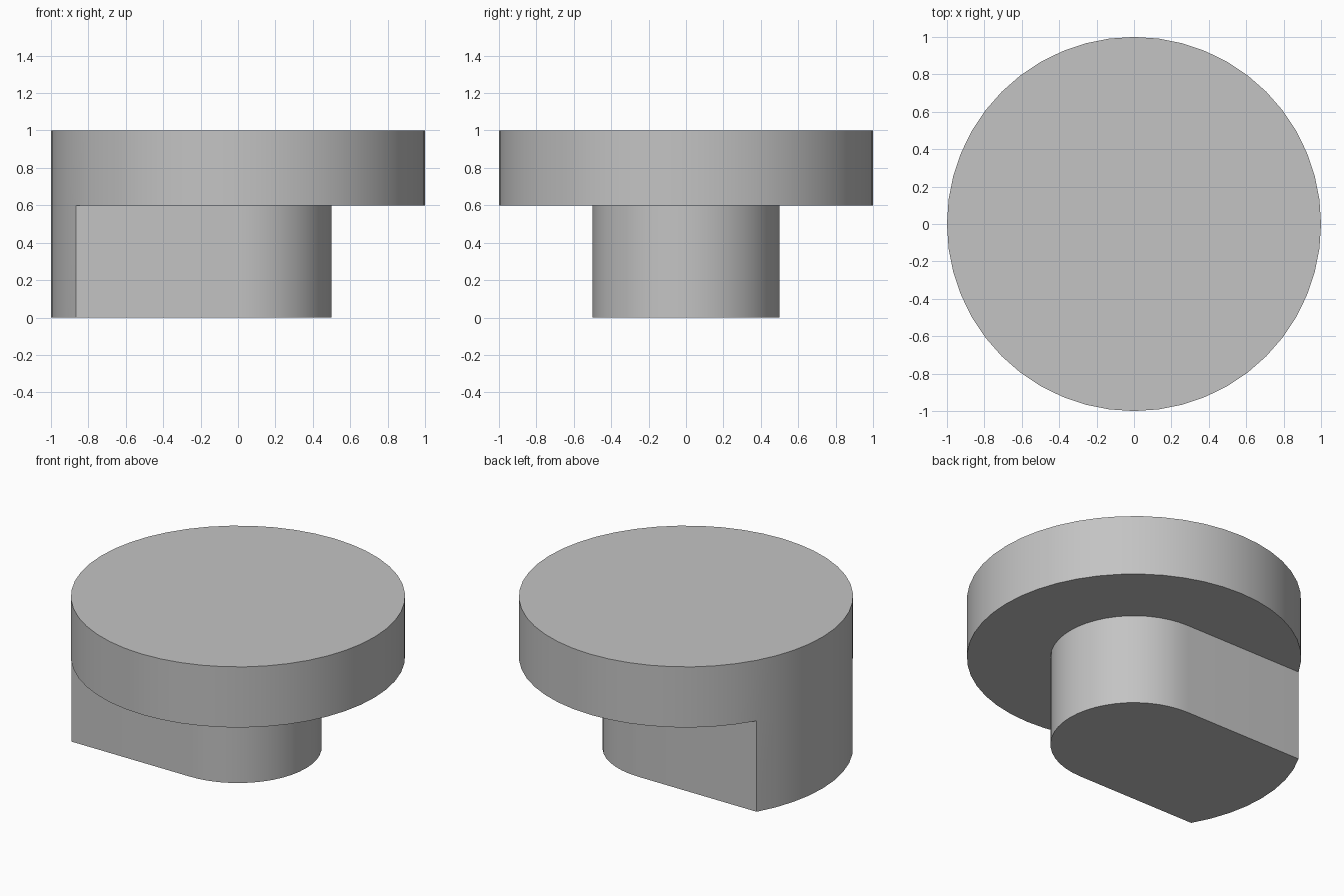
import bpy
import bmesh
from math import cos, sin, radians

cube = bpy.data.objects.get("Cube")
if cube:
    bpy.data.objects.remove(cube, do_unlink=True)

RIM, STEM = 1.0, 0.5
FLOOR, LEDGE, TOP = 0.0, 0.6, 1.0
STEP = 7.5


def arc(radius, start, end):
    count = round((end - start) / STEP)
    angles = [radians(start + i * STEP) for i in range(count + 1)]
    return [(radius * cos(a), radius * sin(a)) for a in angles]


bm = bmesh.new()


def cap(path, z):
    bm.faces.new([bm.verts.new((x, y, z)) for x, y in path])


def wall(path, low, high):
    for (ax, ay), (bx, by) in zip(path, path[1:]):
        corners = [(ax, ay, low), (bx, by, low), (bx, by, high), (ax, ay, high)]
        bm.faces.new([bm.verts.new(c) for c in corners])


# Outlines: the shared rim arc, the free rim arc and the U-shaped stem side
shared_rim = arc(RIM, 150, 210)
free_rim = arc(RIM, 210, 510)
stem_side = [shared_rim[-1]] + arc(STEM, -90, 90) + [shared_rim[0]]

# Round head
cap(shared_rim[:-1] + free_rim[:-1], TOP)
wall(free_rim, LEDGE, TOP)
wall(shared_rim, LEDGE, TOP)
cap(free_rim + stem_side[-2:0:-1], LEDGE)

# Stem running out flush with the head's rim
wall(shared_rim, FLOOR, LEDGE)
wall(stem_side, FLOOR, LEDGE)
cap(shared_rim[:-1] + stem_side[:-1], FLOOR)

# Weld into one closed solid
bmesh.ops.remove_doubles(bm, verts=bm.verts[:], dist=0.0001)
bmesh.ops.recalc_face_normals(bm, faces=bm.faces[:])
mesh = bpy.data.meshes.new("round_head_with_stem")
bm.to_mesh(mesh)
bm.free()

# Plain grey finish
grey = bpy.data.materials.new("plain grey")
grey.use_nodes = True
colour = (0.55, 0.55, 0.55, 1.0)
grey.diffuse_color = colour
grey.node_tree.nodes["Principled BSDF"].inputs["Base Color"].default_value = colour
mesh.materials.append(grey)

part = bpy.data.objects.new("round_head_with_stem", mesh)
bpy.context.collection.objects.link(part)
bpy.ops.object.select_all(action="DESELECT")
part.select_set(True)
bpy.context.view_layer.objects.active = part
bpy.ops.object.shade_smooth_by_angle(angle=radians(30))
